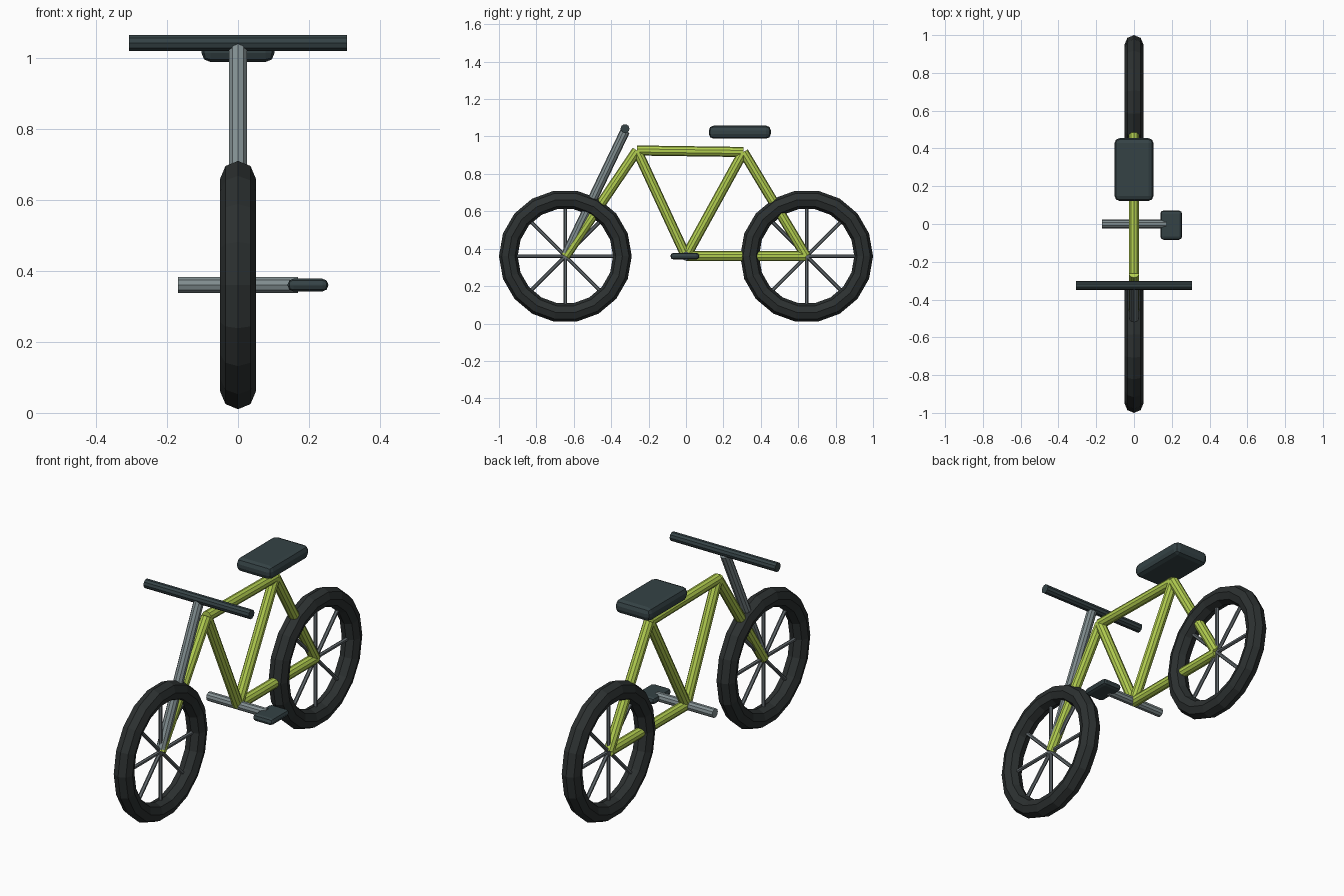
import bpy, math
from mathutils import Vector

if "Cube" in bpy.data.objects:
    bpy.data.objects.remove(bpy.data.objects["Cube"])

def material(name, rgb):
    m = bpy.data.materials.new(name)
    m.diffuse_color = (*rgb, 1)
    m.use_nodes = True
    m.node_tree.nodes["Principled BSDF"].inputs["Base Color"].default_value = m.diffuse_color
    return m

LIME = material("lime_paint", (0.45, 0.62, 0.08))
RUBBER = material("rubber", (0.025, 0.03, 0.03))
PADDING = material("padding", (0.035, 0.055, 0.06))
METAL = material("metal", (0.22, 0.27, 0.28))
SPOKE = material("spoke_metal", (0.12, 0.14, 0.15))

def finish(name, mat):
    ob = bpy.context.object
    ob.name = name
    ob.data.materials.append(mat)
    return ob

def tube(name, a, b, r, mat, sides=10):
    a, b = Vector(a), Vector(b)
    d = b - a
    bpy.ops.mesh.primitive_cylinder_add(vertices=sides, radius=r, depth=d.length, location=(a + b) / 2)
    ob = finish(name, mat)
    ob.rotation_mode = 'QUATERNION'
    ob.rotation_quaternion = Vector((0, 0, 1)).rotation_difference(d)
    return ob

def pad(name, loc, size, bevel, mat):
    bpy.ops.mesh.primitive_cube_add(size=1, location=loc)
    ob = finish(name, mat)
    ob.scale = size
    bpy.ops.object.transform_apply(location=False, rotation=False, scale=True)
    mod = ob.modifiers.new("rounded", 'BEVEL')
    mod.width = bevel
    mod.segments = 2
    return ob

AXLE = 0.36

# Wheels: faceted tyre and eight spokes each
for label, y in (("front", -0.645), ("rear", 0.645)):
    bpy.ops.mesh.primitive_torus_add(major_segments=18, minor_segments=8, major_radius=0.305,
                                     minor_radius=0.05, location=(0, y, AXLE))
    tyre = finish(label + "_tyre", RUBBER)
    # turn the ring upright with a vertex on the y axis
    tyre.rotation_euler = (0, math.pi / 2, 0)
    for v in tyre.data.vertices:
        v.co.x, v.co.y = -v.co.y, v.co.x
    for i in range(4):
        t = i * math.pi / 4
        s = Vector((0, math.cos(t), math.sin(t))) * 0.285
        c = Vector((0, y, AXLE))
        tube(f"{label}_spoke_pair_{i}", c - s, c + s, 0.01, SPOKE, 6)

# Frame tubes between the joints
head, seat_joint = (0, -0.262, 0.925), (0, 0.307, 0.917)
crank, front, rear = (0, 0, AXLE), (0, -0.645, AXLE), (0, 0.642, AXLE)
for name, a, b in (("top_tube", head, seat_joint), ("down_tube", head, crank),
                   ("seat_tube", seat_joint, crank), ("chain_stay", crank, rear),
                   ("seat_stay", seat_joint, rear), ("front_tube", head, front)):
    tube(name, a, b, 0.027, LIME)

# Fork, handlebar and crank
tube("fork", front, (0, -0.325, 1.03), 0.026, METAL)
tube("handlebar", (-0.307, -0.326, 1.042), (0.307, -0.326, 1.042), 0.024, PADDING)
tube("crank_axle", (-0.169, 0, AXLE), (0.169, 0, AXLE), 0.024, METAL)

# Pedal and seat
pad("pedal", (0.197, -0.006, AXLE), (0.115, 0.155, 0.036), 0.017, PADDING)
pad("seat", (0, 0.288, 1.023), (0.206, 0.332, 0.07), 0.026, PADDING)
